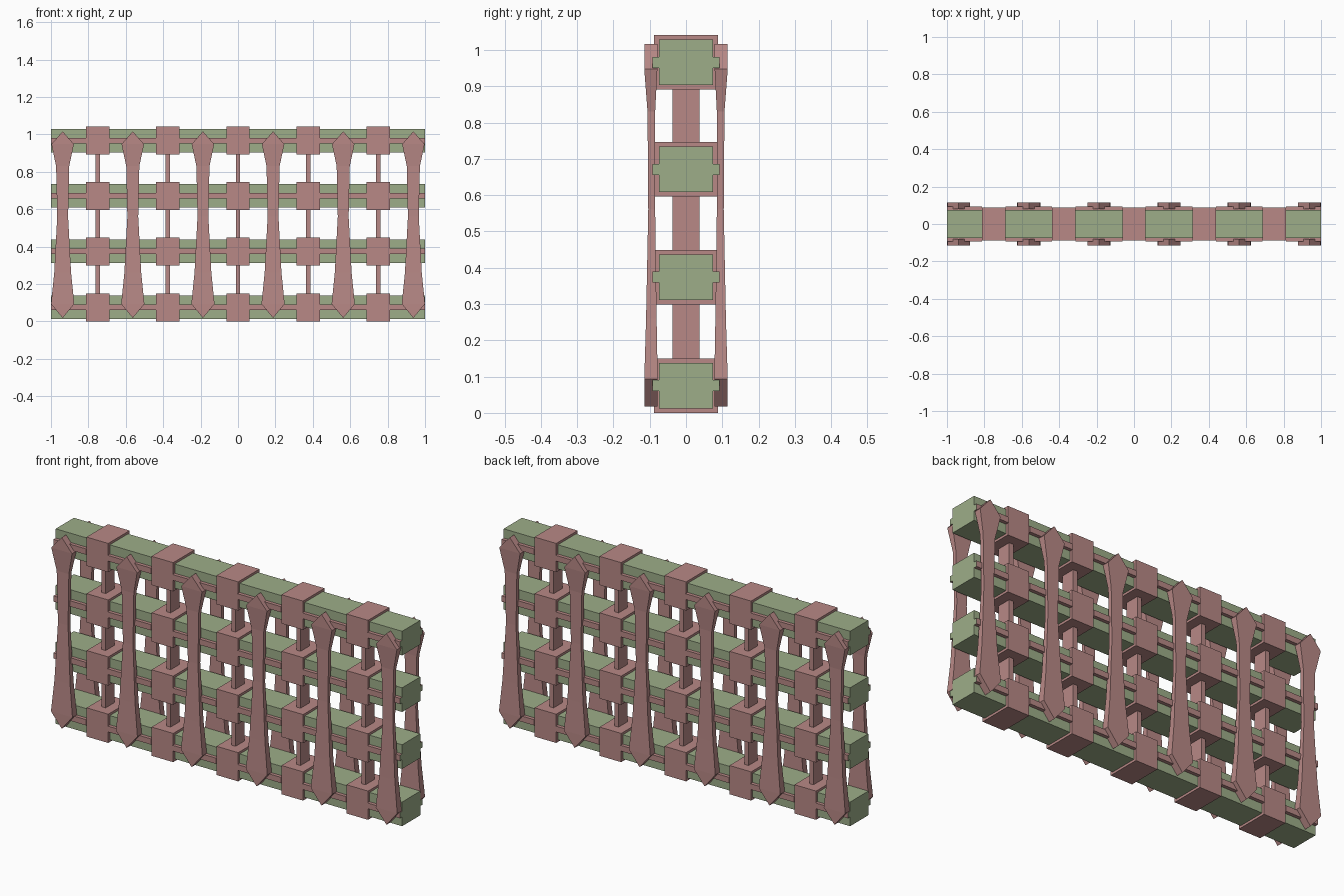
import bpy, bmesh

if "Cube" in bpy.data.objects:
    bpy.data.objects.remove(bpy.data.objects["Cube"])

def material(name, rgb):
    m = bpy.data.materials.new(name)
    m.diffuse_color = (*rgb, 1)
    m.use_nodes = True
    m.node_tree.nodes["Principled BSDF"].inputs["Base Color"].default_value = m.diffuse_color
    return m

PINK = material("pink", (0.48, 0.25, 0.24))
GREEN = material("green", (0.34, 0.42, 0.25))

def finish(name, bm, *mats):
    bmesh.ops.recalc_face_normals(bm, faces=bm.faces)
    me = bpy.data.meshes.new(name)
    bm.to_mesh(me)
    bm.free()
    for m in mats:
        me.materials.append(m)
    ob = bpy.data.objects.new(name, me)
    bpy.context.collection.objects.link(ob)
    return ob

def box(name, x, y, z, *mats):
    """Box from (min, max) pairs."""
    bm = bmesh.new()
    bmesh.ops.create_cube(bm, size=1)
    for v in bm.verts:
        for i, (lo, hi) in enumerate((x, y, z)):
            v.co[i] = hi if v.co[i] > 0 else lo
    if len(mats) > 1:  # second colour on the outer ends of the fence
        for f in bm.faces:
            if abs(f.calc_center_median().x) > 0.999:
                f.material_index = 1
    return finish(name, bm, *mats)

RAILS = (0.075, 0.374, 0.671, 0.966)
BANDS = (-0.75, -0.375, 0, 0.375, 0.75)
HB = 0.0625

# rails, side strips and wrapping bands
edges = [-1] + [b + s * HB for b in BANDS for s in (-1, 1)] + [1]
for z in RAILS:
    box("rail", (-1, 1), (-0.075, 0.075), (z - 0.063, z + 0.063), GREEN)
    for x0, x1 in zip(edges[::2], edges[1::2]):
        for lo, hi in ((-0.093, -0.075), (0.075, 0.093)):
            box("side_strip", (x0, x1), (lo, hi), (z - 0.015, z + 0.015), PINK, GREEN)
    for b in BANDS:
        box("band", (b - HB, b + HB), (-0.088, 0.088), (z - 0.075, z + 0.075), PINK)

# thin upright bars between the rails
for b in BANDS:
    for z0, z1 in zip(RAILS, RAILS[1:]):
        box("upright_bar", (b - 0.012, b + 0.012), (-0.037, 0.037),
            (z0 + 0.07, z1 - 0.07), PINK)

# pointed stakes: z, half width, inner depth, outer depth
STAKE = ((0.018, 0, 0.078, 0.115), (0.093, 0.062, 0.078, 0.115),
         (0.26, 0.045, 0.081, 0.110), (0.56, 0.029, 0.085, 0.104),
         (0.83, 0.035, 0.085, 0.106), (0.947, 0.060, 0.079, 0.115),
         (1.016, 0, 0.079, 0.115))

def stake(name, x, side):
    bm = bmesh.new()
    rings = []
    for z, w, yi, yo in STAKE:
        pts = [(-w, yi), (w, yi), (w, yo), (-w, yo)]
        rings.append([bm.verts.new((x + a, side * b, z)) for a, b in pts])
    for r, s in zip(rings, rings[1:]):
        for i in range(4):
            j = (i + 1) % 4
            bm.faces.new((r[i], r[j], s[j], s[i]))
    bmesh.ops.remove_doubles(bm, verts=bm.verts, dist=1e-5)
    finish(name, bm, PINK)

for i in range(6):
    for name, side in (("front_stake", -1), ("back_stake", 1)):
        stake(name, -0.9375 + 0.375 * i, side)
